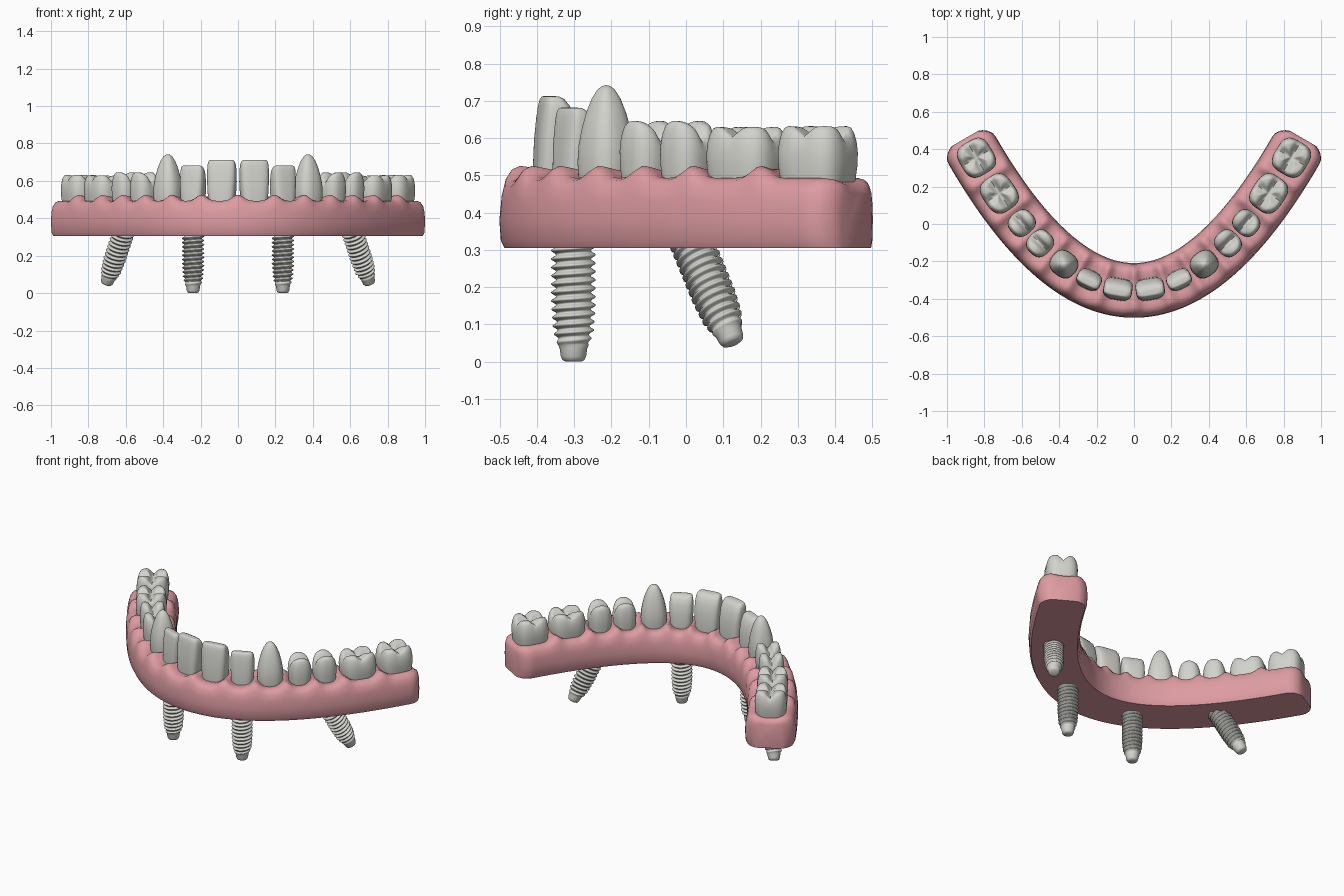
import bpy, math
from math import cos, sin, pi, exp, radians
from mathutils import Vector, Matrix

cube = bpy.data.objects.get("Cube")
if cube:
    bpy.data.objects.remove(cube, do_unlink=True)


def material(name, rgb):
    m = bpy.data.materials.new(name)
    m.use_nodes = True
    m.diffuse_color = (*rgb, 1)
    m.node_tree.nodes["Principled BSDF"].inputs["Base Color"].default_value = (*rgb, 1)
    return m


PINK = material("gum pink", (0.72, 0.33, 0.36))
ENAMEL = material("enamel grey", (0.65, 0.65, 0.61))


def loft(name, rings, mat, matrix=Matrix(), sharp=50):
    """Skin closed rings of equal length, with a cap at each end."""
    n = len(rings[0])
    verts = [p for ring in rings for p in ring]
    faces = [(i * n + j, i * n + (j + 1) % n, (i + 1) * n + (j + 1) % n, (i + 1) * n + j)
             for i in range(len(rings) - 1) for j in range(n)]
    last = (len(rings) - 1) * n
    faces += [tuple(reversed(range(n))), tuple(range(last, last + n))]
    mesh = bpy.data.meshes.new(name)
    mesh.from_pydata(verts, [], faces)
    mesh.materials.append(mat)
    mesh.shade_smooth()
    mesh.set_sharp_from_angle(angle=radians(sharp))
    obj = bpy.data.objects.new(name, mesh)
    obj.matrix_world = matrix
    bpy.context.collection.objects.link(obj)
    return obj


def arch(x):
    """Centre of the parabolic arch, its tangent and its inward direction."""
    t = Vector((1, 2 * x, 0)).normalized()
    return Vector((x, x * x - 0.355, 0)), t, Vector((-t.y, t.x, 0))


# Gum: a rounded section swept along the arch, raised between the teeth
GAPS = [0, 0.167, 0.307, 0.437, 0.55, 0.655, 0.778]
SECTION = [(0.132, 0.305), (0.142, 0.325), (0.146, 0.38), (0.143, 0.43), (0.134, 0.465),
           (0.118, 0.485), (0.095, 0.493), (0.07, 0.49), (0.035, 0.485)]
PROFILE = SECTION + [(0, 0.485)] + [(-u, z) for u, z in reversed(SECTION)]


def gum_ring(x, ahead=0, narrow=1, drop=0):
    c, t, inward = arch(x)
    c = c + t * ahead
    stretch = math.sqrt(1 + 4 * x * x)
    ridge = max(exp(-((abs(x) - g) * stretch / 0.035) ** 2) for g in GAPS)
    ring = []
    for u, z in PROFILE:
        high = max(0, (z - 0.38) / 0.11)
        top = z + high * (0.032 * ridge - drop)
        side = u * narrow * (1 - 0.05 * ridge * min(1, high))
        ring.append(c + inward * side + Vector((0, 0, top)))
    return ring


END = 0.865
CAP = [(0.025, 0.97, 0), (0.05, 0.85, 0.004), (0.066, 0.7, 0.014), (0.075, 0.56, 0.035)]
rows = [gum_ring(-END, -a, n, d) for a, n, d in reversed(CAP)]
rows += [gum_ring(-END + 2 * END * i / 200) for i in range(201)]
rows += [gum_ring(END, a, n, d) for a, n, d in CAP]
loft("gum_base", rows, PINK)

# Tooth outlines: width scale, depth scale, height fraction
INCISOR = [(0.8, 0.9, 0), (0.93, 1, 0.3), (1, 0.93, 0.6), (1, 0.78, 0.8), (0.97, 0.62, 0.91),
           (0.9, 0.46, 0.97), (0.8, 0.3, 0.995), (0.5, 0.15, 1), (0.05, 0.03, 1)]
CANINE = [(s, s, h) for s, h in [(0.82, 0), (0.96, 0.2), (1, 0.36), (0.96, 0.5), (0.86, 0.63),
                                 (0.7, 0.77), (0.5, 0.89), (0.3, 0.965), (0.14, 0.993), (0.02, 1)]]
CROWN = [(s, s, h) for s, h in [(0.8, 0), (0.92, 0.25), (0.99, 0.5), (1, 0.66), (0.97, 0.8),
                                (0.91, 0.91), (0.83, 0.98)]]
CROWN += [(s, s, 1) for s in (0.74, 0.65, 0.55, 0.45, 0.36, 0.27, 0.18, 0.1, 0.02)]


def premolar_relief(u, v):
    return -0.035 * u * u - 0.035 * exp(-(v / 0.25) ** 2)


def molar_relief(u, v):
    return -0.036 * max(exp(-(v / 0.24) ** 2), 0.75 * exp(-(u / 0.22) ** 2))


def flat_relief(u, v):
    return 0


def superellipse(a, power):
    return [math.copysign(abs(f) ** (2 / power), f) for f in (cos(a), sin(a))]


def tooth(name, x, width, depth, top, outline, power, relief=flat_relief, lean=0):
    base, count = 0.42, 48
    rings = []
    for su, sv, h in outline:
        blend = max(0, (h - 0.6) / 0.4)
        ring = []
        for k in range(count):
            u, v = superellipse(2 * pi * k / count, power)
            u, v = u * su, v * sv
            z = base + (top - base) * h + blend * relief(u, v)
            ring.append(Vector((u * width / 2, (v - lean * (1 - sv) * blend) * depth / 2, z)))
        rings.append(ring)
    c, t, inward = arch(x)
    frame = Matrix((t, inward, Vector((0, 0, 1)))).transposed().to_4x4()
    loft(name, rings, ENAMEL, Matrix.Translation(c) @ frame, 60)


TEETH = [
    ("central_incisor", 0.086, 0.155, 0.12, 0.713, INCISOR, 3.6, flat_relief, 0.4),
    ("lateral_incisor", 0.24, 0.135, 0.105, 0.682, INCISOR, 3.2, flat_relief, 0.4),
    ("canine", 0.375, 0.15, 0.14, 0.742, CANINE, 2.5),
    ("first_premolar", 0.502, 0.132, 0.145, 0.646, CROWN, 2.6, premolar_relief),
    ("second_premolar", 0.6, 0.132, 0.145, 0.646, CROWN, 2.6, premolar_relief),
    ("first_molar", 0.72, 0.205, 0.178, 0.63, CROWN, 3, molar_relief),
    ("second_molar", 0.842, 0.195, 0.185, 0.632, CROWN, 3.2, molar_relief),
]
for side, sign in (("left", 1), ("right", -1)):
    for name, x, *spec in TEETH:
        tooth(f"{side}_{name}", sign * x, *spec)


# Implants: tapered screws with a helical thread and a rounded tip
def implant(name, tip, head):
    tip, head = Vector(tip), Vector(head)
    length, pitch, count = (head - tip).length, 0.0225, 32
    rings = [[Vector((r * cos(2 * pi * k / count), r * sin(2 * pi * k / count), z))
              for k in range(count)]
             for r, z in [(0.02, 0), (0.029, 0.004), (0.034, 0.014), (0.037, 0.035)]]
    steps = int((length - 0.045) / pitch * 10)
    for i in range(steps + 1):
        z = 0.045 + i * pitch / 10
        core = 0.039 + 0.008 * min(1, (z - 0.045) / 0.1)
        ring = []
        for k in range(count):
            a = 2 * pi * k / count
            wave = 0.5 + 0.5 * cos(2 * pi * z / pitch - a)
            r = core + 0.013 * wave * min(1, 0.3 + (z - 0.045) / 0.05)
            ring.append(Vector((r * cos(a), r * sin(a), z)))
        rings.append(ring)
    turn = (head - tip).to_track_quat("Z", "Y").to_matrix().to_4x4()
    loft(name, rings, ENAMEL, Matrix.Translation(tip) @ turn, 80)


for side, s in (("left", 1), ("right", -1)):
    implant(f"{side}_front_implant", (s * 0.24, -0.302, 0), (s * 0.24, -0.302, 0.35))
    implant(f"{side}_rear_implant", (s * 0.704, 0.127, 0.048), (s * 0.607, 0.007, 0.34))
